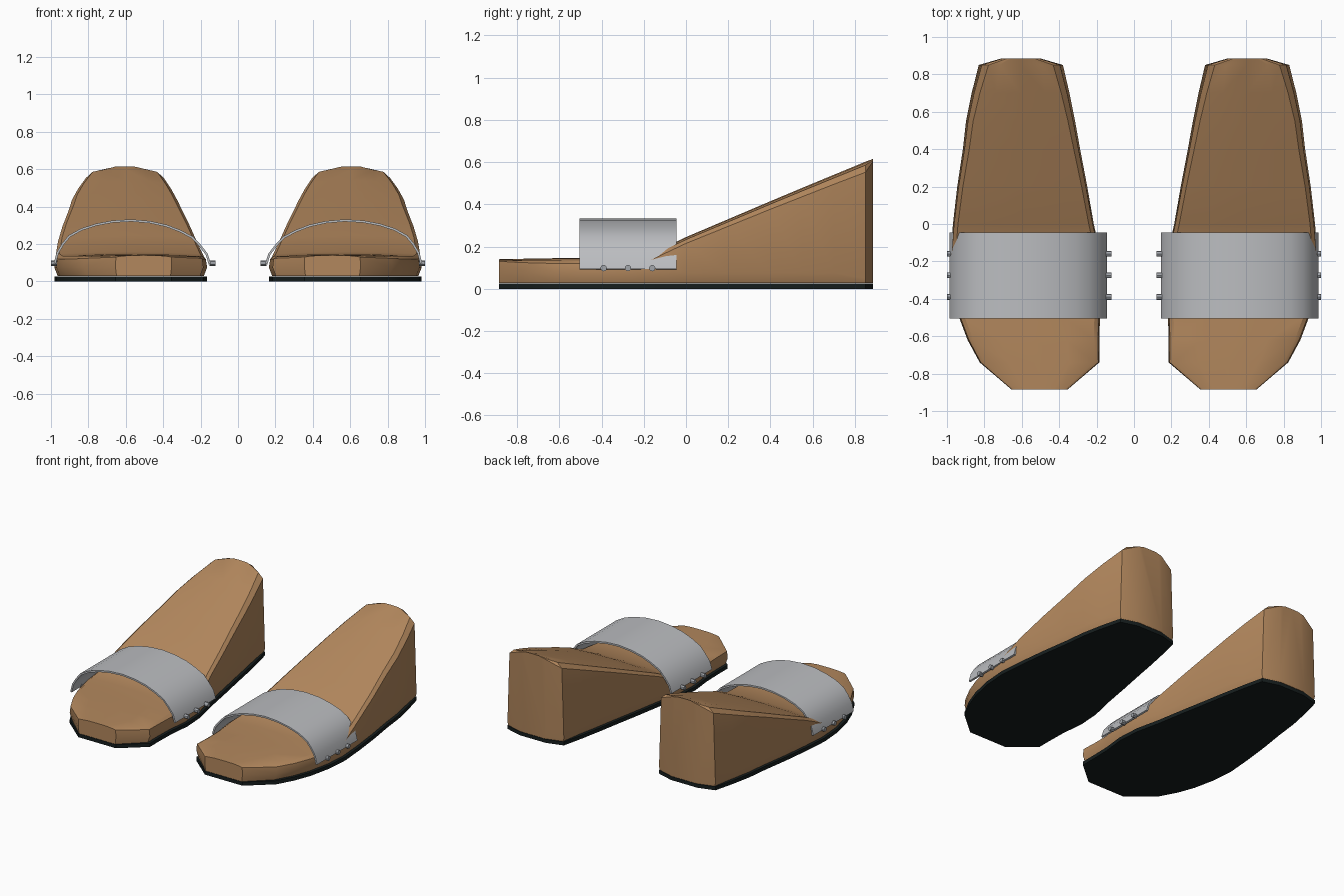
import bpy, bmesh, math
from mathutils import Matrix

if "Cube" in bpy.data.objects:
    bpy.data.objects.remove(bpy.data.objects["Cube"])


def material(name, rgb):
    m = bpy.data.materials.new(name)
    m.diffuse_color = (*rgb, 1)
    m.use_nodes = True
    m.node_tree.nodes["Principled BSDF"].inputs["Base Color"].default_value = m.diffuse_color
    return m


TAN = material("tan leather", (0.45, 0.245, 0.11))
BLACK = material("black rubber", (0.008, 0.013, 0.013))
GREY = material("light grey", (0.50, 0.51, 0.53))
STEEL = material("steel grey", (0.36, 0.38, 0.41))

# Footbed stations: y, inner x, outer x, top height, rim drop, rim inset
STATIONS = [
    (-0.885, 0.355, 0.655, 0.140, 0.010, 0.005),
    (-0.74, 0.185, 0.825, 0.143, 0.020, 0.015),
    (-0.62, 0.185, 0.890, 0.145, 0.025, 0.018),
    (-0.50, 0.182, 0.935, 0.146, 0.027, 0.018),
    (-0.34, 0.165, 0.970, 0.148, 0.028, 0.018),
    (-0.18, 0.175, 0.982, 0.158, 0.028, 0.015),
    (0.00, 0.215, 0.968, 0.245, 0.030, 0.015),
    (0.20, 0.250, 0.945, 0.330, 0.034, 0.018),
    (0.40, 0.288, 0.915, 0.415, 0.038, 0.022),
    (0.55, 0.315, 0.898, 0.478, 0.042, 0.026),
    (0.70, 0.345, 0.868, 0.540, 0.045, 0.032),
    (0.85, 0.380, 0.830, 0.602, 0.050, 0.040),
    (0.885, 0.500, 0.710, 0.615, 0.012, 0.020),
]


def finish(bm, name, mat, side, angle=30):
    if side < 0:
        bm.transform(Matrix.Scale(-1, 4, (1, 0, 0)))
    bmesh.ops.recalc_face_normals(bm, faces=bm.faces)
    me = bpy.data.meshes.new(name)
    bm.to_mesh(me)
    bm.free()
    me.materials.append(mat)
    ob = bpy.data.objects.new(name, me)
    bpy.context.collection.objects.link(ob)
    bpy.ops.object.select_all(action='DESELECT')
    ob.select_set(True)
    bpy.context.view_layer.objects.active = ob
    bpy.ops.object.shade_smooth_by_angle(angle=math.radians(angle))
    return ob


def loft(rings):
    # Skin closed rings and cap both ends
    bm = bmesh.new()
    vr = [[bm.verts.new(p) for p in r] for r in rings]
    n = len(vr[0])
    for a, b in zip(vr, vr[1:]):
        for i in range(n):
            j = (i + 1) % n
            bm.faces.new((a[i], a[j], b[j], b[i]))
    bm.faces.new(vr[0])
    bm.faces.new(vr[-1][::-1])
    return bm


def footbed(side, label):
    rings = []
    for y, a, b, top, drop, ins in STATIONS:
        low = 0.075 if y < 0.8 else 0.05
        under = 0.018 if abs(y) < 0.8 else 0.006
        c = (a + b) / 2
        q = (b - a) * 0.25
        crown = drop * 0.25
        half = [(a + under, 0.028), (a, low), (a + ins * 0.4, top - drop),
                (a + ins + 0.012, top - crown - 0.004), (c - q, top - crown * 0.4)]
        other = [(a + b - x, z) for x, z in reversed(half)]
        rings.append([(x, y, z) for x, z in half + [(c, top)] + other])
    finish(loft(rings), label + "_wedge_footbed", TAN, side)


def outsole(side, label):
    outline = [(s[1], s[0]) for s in STATIONS] + [(s[2], s[0]) for s in reversed(STATIONS)]
    rings = [[(x, y, z) for x, y in outline] for z in (0.0, 0.026)]
    finish(loft(rings), label + "_outsole", BLACK, side)


def strap(side, label):
    # Arched band, outer profile offset inward for thickness
    prof = [(0.145, 0.095), (0.163, 0.150), (0.200, 0.197), (0.240, 0.240),
            (0.310, 0.276), (0.380, 0.303), (0.470, 0.323), (0.570, 0.332),
            (0.670, 0.326), (0.760, 0.309), (0.840, 0.283), (0.905, 0.247),
            (0.942, 0.202), (0.970, 0.155), (0.986, 0.095)]
    inner = []
    for i, (x, z) in enumerate(prof):
        p, n = prof[max(i - 1, 0)], prof[min(i + 1, len(prof) - 1)]
        dx, dz = n[0] - p[0], n[1] - p[1]
        d = math.hypot(dx, dz)
        inner.append((x + dz / d * 0.012, z - dx / d * 0.012))
    loop = prof + inner[::-1]
    rings = [[(x, y, z) for x, z in loop] for y in (-0.505, -0.045)]
    finish(loft(rings), label + "_strap", GREY, side, 40)


def studs(side, label):
    bm = bmesh.new()
    for x in (0.136, 0.984):
        for y in (-0.39, -0.275, -0.16):
            m = Matrix.Translation((x, y, 0.098)) @ Matrix.Rotation(math.pi / 2, 4, 'Y')
            bmesh.ops.create_cone(bm, cap_ends=True, segments=12, radius1=0.015,
                                  radius2=0.015, depth=0.032, matrix=m)
    finish(bm, label + "_strap_studs", STEEL, side)


for side, label in ((1, "right"), (-1, "left")):
    footbed(side, label)
    outsole(side, label)
    strap(side, label)
    studs(side, label)
